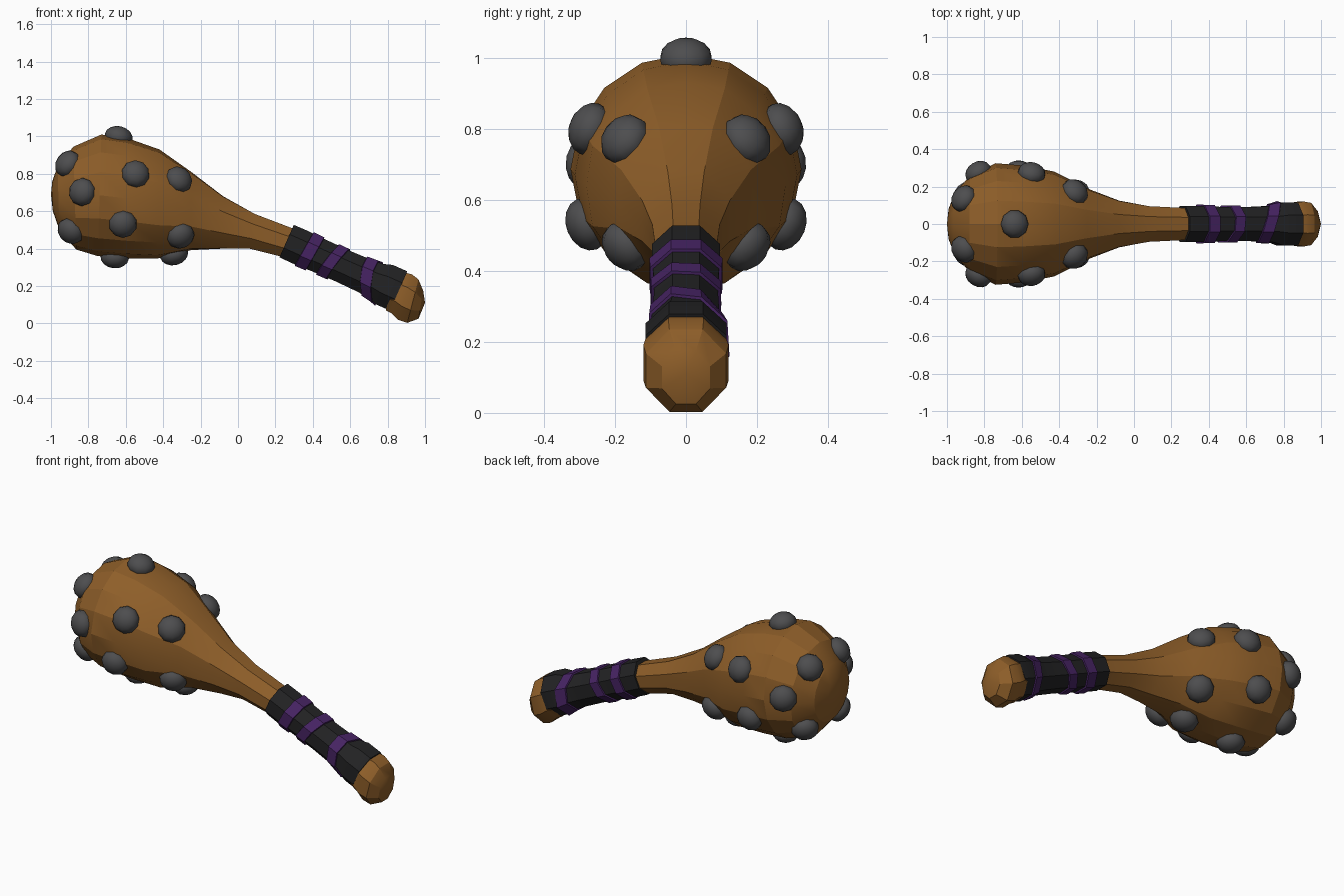
import bpy, bmesh, math
from mathutils import Vector
from mathutils.bvhtree import BVHTree

if "Cube" in bpy.data.objects:
    bpy.data.objects.remove(bpy.data.objects["Cube"])


def material(name, rgb):
    m = bpy.data.materials.new(name)
    m.diffuse_color = (*rgb, 1)
    m.use_nodes = True
    m.node_tree.nodes["Principled BSDF"].inputs["Base Color"].default_value = m.diffuse_color
    return m


WOOD = material("brown_wood", (0.27, 0.112, 0.022))
IRON = material("grey_iron", (0.075, 0.075, 0.078))
BLACK = material("black_wrap", (0.016, 0.016, 0.017))
PURPLE = material("purple_wrap", (0.062, 0.017, 0.125))


def finish(name, bm, mat, angle):
    bmesh.ops.recalc_face_normals(bm, faces=bm.faces[:])
    me = bpy.data.meshes.new(name)
    bm.to_mesh(me)
    bm.free()
    me.materials.append(mat)
    ob = bpy.data.objects.new(name, me)
    bpy.context.collection.objects.link(ob)
    bpy.ops.object.select_all(action='DESELECT')
    ob.select_set(True)
    bpy.context.view_layer.objects.active = ob
    bpy.ops.object.shade_smooth_by_angle(angle=math.radians(angle))
    return ob


def loft(name, rings, mat, angle=25, tip=None):
    """Skin a list of point rings; close the ends, optionally to a tip."""
    bm = bmesh.new()
    vs = [[bm.verts.new(p) for p in r] for r in rings]
    n = len(vs[0])
    for a, b in zip(vs, vs[1:]):
        for i in range(n):
            j = (i + 1) % n
            bm.faces.new((a[i], a[j], b[j], b[i]))
    bm.faces.new(vs[0])
    if tip:
        t = bm.verts.new(tip)
        for i in range(n):
            bm.faces.new((vs[-1][i], vs[-1][(i + 1) % n], t))
    else:
        bm.faces.new(vs[-1])
    return finish(name, bm, mat, angle)


def ring(top, bot, w, sides=8, octagon=1.0):
    """Ring spanning top and bottom points (x, z) with half width w in y."""
    t, b = Vector((top[0], 0, top[1])), Vector((bot[0], 0, bot[1]))
    c, h = (t + b) / 2, (t - b) / 2
    out = []
    for i in range(sides):
        a = 2 * math.pi * i / sides + (math.pi / 8 if sides == 8 else 0)
        corner = sides == 8 or i % 2 == 1
        s = 1 + 0.082 * octagon if corner else 1
        out.append(c + h * math.cos(a) * s + Vector((0, w * math.sin(a) * s, 0)))
    return out


# Club body: octagonal neck swelling into a round head
body_rings = [
    ((.30, .505), (.26, .35), .085, 1), ((.09, .585), (.06, .40), .095, 1),
    ((-.08, .68), (-.08, .40), .125, .8), ((-.25, .81), (-.25, .392), .19, .5),
    ((-.42, .93), (-.43, .347), .28, .2), ((-.59, .99), (-.60, .348), .313, 0),
    ((-.73, 1.01), (-.75, .36), .325, 0), ((-.88, .945), (-.865, .395), .262, 0),
    ((-.965, .84), (-.955, .50), .165, 0), ((-.993, .76), (-.99, .60), .08, 0)]
body = loft("club_body", [ring(t, b, w, 16, o) for t, b, w, o in body_rings],
            WOOD, 20, (-1, 0, .69))

# Pommel
pommel_rings = [((.85, .275), (.79, .07), .10), ((.89, .272), (.82, .055), .114),
                ((.93, .262), (.855, .02), .12), ((.965, .235), (.905, .003), .113),
                ((.99, .175), (.965, .025), .068)]
loft("pommel", [ring(*r) for r in pommel_rings], WOOD, 25, (1, 0, .11))

# Handle wrap along a straight sloping axis
START, AXIS, UP = Vector((.26, 0, .44)), Vector((.914, 0, -.407)), Vector((.407, 0, .914))
GRIP = [(0, .097), (.08, .098), (.2, .094), (.33, .092),
        (.45, .095), (.52, .1), (.57, .117), (.655, .117)]


def grip_radius(t):
    for (t0, r0), (t1, r1) in zip(GRIP, GRIP[1:]):
        if t <= t1:
            return r0 + (r1 - r0) * (t - t0) / (t1 - t0)
    return GRIP[-1][1]


def grip_ring(t, extra=0, skew_y=0, skew_up=0):
    out = []
    for i in range(8):
        a = math.pi / 8 + i * math.pi / 4
        y, u = math.sin(a), math.cos(a)
        tt = t + skew_y * y + skew_up * u
        r = (grip_radius(tt) + extra) * 1.06
        out.append(START + AXIS * tt + UP * r * u + Vector((0, r * y, 0)))
    return out


loft("handle_wrap", [grip_ring(t) for t, r in GRIP], BLACK)

# Purple bands, each wound at its own slant: start, end, skews
bands = [(.10, .17, 0, .01), (.24, .305, .01, .025), (.465, .535, .035, -.03)]
for k, (a, b, sy, su) in enumerate(bands):
    steps = [(a, -.01), (a + .004, .008), (b - .004, .008), (b, -.01)]
    loft(f"purple_band_{k + 1}", [grip_ring(t, e, sy, su) for t, e in steps], PURPLE)

# Iron studs seated on the head: approximate points, snapped to the surface
bm = bmesh.new()
bm.from_mesh(body.data)
tree = BVHTree.FromBMesh(bm)
bm.free()
side_studs = [(-.92, .14, .86), (-.84, .29, .705), (-.545, .28, .805), (-.31, .18, .775),
              (-.615, .28, .53), (-.90, .16, .49), (-.305, .175, .465)]
studs = [(-.635, 0, 1.02), (-.66, 0, .345), (-.34, 0, .36)]
for x, y, z in side_studs:
    studs += [(x, -y, z), (x, y, z)]
for k, p in enumerate(studs):
    loc, _, _, _ = tree.find_nearest(Vector(p))
    # average nearby faces for a steady outward direction
    normal = Vector()
    for hit in tree.find_nearest_range(loc, .05):
        normal += hit[1]
    if p[1] == 0:
        normal.y = 0
    bm = bmesh.new()
    bmesh.ops.create_uvsphere(bm, u_segments=10, v_segments=8, radius=1)
    for v in bm.verts:
        v.co = Vector((v.co.x * .076, v.co.y * .076, v.co.z * .058))
    ob = finish(f"stud_{k + 1}", bm, IRON, 35)
    ob.location = loc
    ob.rotation_mode = 'QUATERNION'
    ob.rotation_quaternion = normal.normalized().to_track_quat('Z', 'Y')
